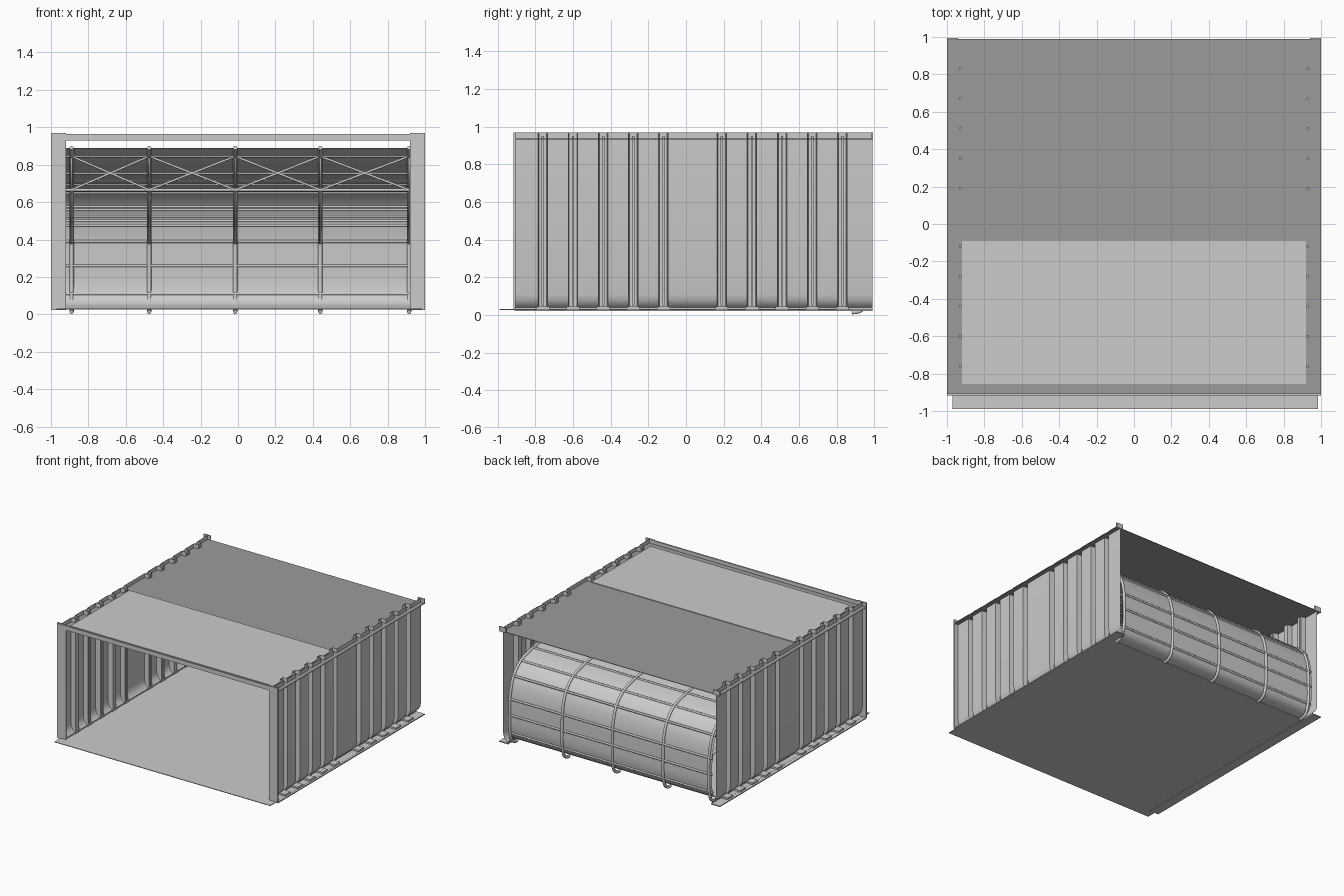
import bpy, bmesh, math
from mathutils import Vector

if "Cube" in bpy.data.objects:
    bpy.data.objects.remove(bpy.data.objects["Cube"])

dark = bpy.data.materials.new("dark_grey")
dark.diffuse_color = (0.33, 0.33, 0.33, 1)
dark.use_nodes = True
dark.node_tree.nodes["Principled BSDF"].inputs["Base Color"].default_value = dark.diffuse_color


def add_mesh(name, verts, faces, smooth=False, mat=None):
    me = bpy.data.meshes.new(name)
    me.from_pydata(verts, [], faces)
    ob = bpy.data.objects.new(name, me)
    bpy.context.collection.objects.link(ob)
    if mat:
        me.materials.append(mat)
    if smooth:
        bpy.ops.object.select_all(action='DESELECT')
        bpy.context.view_layer.objects.active = ob
        ob.select_set(True)
        bpy.ops.object.shade_smooth_by_angle(angle=math.radians(35))
    return ob


def box(name, lo, hi, mat=None):
    v = [(x, y, z) for x in (lo[0], hi[0]) for y in (lo[1], hi[1]) for z in (lo[2], hi[2])]
    f = [(0, 1, 3, 2), (4, 6, 7, 5), (0, 4, 5, 1), (2, 3, 7, 6), (0, 2, 6, 4), (1, 5, 7, 3)]
    return add_mesh(name, v, f, mat=mat)


def grid(rows, flip=False):
    n = len(rows[0])
    verts = [p for r in rows for p in r]
    faces = []
    for i in range(len(rows) - 1):
        for j in range(n - 1):
            q = (i * n + j, i * n + j + 1, (i + 1) * n + j + 1, (i + 1) * n + j)
            faces.append(q[::-1] if flip else q)
    return verts, faces


def spline(pts, steps=4):
    p = [Vector(a) for a in pts]
    p = [2 * p[0] - p[1]] + p + [2 * p[-1] - p[-2]]
    out = []
    for i in range(1, len(p) - 2):
        a, b, c, d = p[i - 1:i + 3]
        for k in range(steps):
            t = k / steps
            out.append(0.5 * (2 * b + (c - a) * t + (2 * a - 5 * b + 4 * c - d) * t * t
                              + (3 * b - a - 3 * c + d) * t ** 3))
    return out + [p[-2]]


def tubes(name, paths, r):
    cu = bpy.data.curves.new(name, 'CURVE')
    cu.dimensions = '3D'
    cu.bevel_depth = r
    cu.bevel_resolution = 1
    cu.use_fill_caps = True
    for path in paths:
        sp = cu.splines.new('POLY')
        sp.points.add(len(path) - 1)
        for pt, co in zip(sp.points, path):
            pt.co = (*co, 1)
    tmp = bpy.data.objects.new(name + "_curve", cu)
    bpy.context.collection.objects.link(tmp)
    me = bpy.data.meshes.new_from_object(tmp.evaluated_get(bpy.context.evaluated_depsgraph_get()))
    bpy.data.objects.remove(tmp)
    me.name = name
    bpy.context.collection.objects.link(bpy.data.objects.new(name, me))


# corrugated side walls with grooves, foot curve and feet on a flange
GROOVES = [-0.76, -0.60, -0.44, -0.28, -0.12, 0.19, 0.35, 0.51, 0.67, 0.83]
FOOT = [(0.965, 0.97), (0.965, 0.11), (0.959, 0.08), (0.945, 0.055), (0.925, 0.04), (0.925, 0.028)]
for s, side in ((1, "right"), (-1, "left")):
    cols = [(-0.915, False)]
    for g in GROOVES:
        cols += [(g - 0.025, False), (g - 0.02, True), (g + 0.02, True), (g + 0.025, False)]
    cols.append((0.99, False))
    rows = [[(s * (0.925 if groove else x), y, z) for x, z in FOOT] for y, groove in cols]
    add_mesh("wall_" + side, *grid(rows, flip=s < 0), smooth=True)
    for g in GROOVES:
        xs = sorted((s * 0.922, s * 0.936))
        box("groove_strip_" + side, (xs[0], g - 0.006, 0.05), (xs[1], g + 0.006, 0.95))
        xs = sorted((s * 0.92, s * 0.985))
        box("rib_foot_" + side, (xs[0], g - 0.034, 0.028), (xs[1], g + 0.034, 0.044))
    xs = sorted((s * 0.92, s))
    box("bottom_flange_" + side, (xs[0], -0.91, 0.022), (xs[1], 0.99, 0.03))
    box("front_post_" + side, (xs[0], -0.915, 0.028), (xs[1], -0.905, 0.97))
    xs = sorted((s * 0.94, s))
    box("back_top_bracket_" + side, (xs[0], 0.984, 0.93), (xs[1], 0.994, 0.97))

# front beam, roof and hatch panel
box("front_beam", (-1, -0.917, 0.93), (1, -0.905, 0.965))
box("roof", (-1, -0.91, 0.932), (1, 0.99, 0.936), dark)
box("roof_light_panel", (-0.92, -0.855, 0.936), (0.92, -0.09, 0.941))

# floor and rounded back panel
box("floor", (-0.97, -0.99, 0.026), (0.985, 0.87, 0.031))
ARC = [(0.04, 0.89), (0.19, 0.81), (0.35, 0.755), (0.51, 0.72), (0.67, 0.695), (0.83, 0.65),
       (0.925, 0.56), (0.968, 0.43), (0.975, 0.28), (0.975, 0.15), (0.945, 0.065), (0.86, 0.03)]
arc = spline(ARC)
add_mesh("back_panel", *grid([[(-0.92, p.x, p.y), (0.92, p.x, p.y)] for p in arc]), smooth=True)

# bent ribs that follow the panel and curl under the floor
XS = [-0.89, -0.475, -0.015, 0.44, 0.915]
hook = spline(ARC[:10] + [(0.958, 0.06), (0.925, 0.022), (0.88, 0.013)])
tubes("bent_ribs", [[(x, p.x, p.y) for p in hook] for x in XS], 0.012)

# cross bars on the panel
bars = [(0.12, 0.847)] + ARC[2:7] + [(0.973, 0.39), (0.976, 0.26), (0.966, 0.11)]
tubes("cross_bars", [[(-0.92, y, z), (0.918, y, z)] for y, z in bars], 0.009)

# lower truss chords, chord bars and braces
LOW = [(0.12, 0.665), (0.27, 0.575), (0.43, 0.525), (0.59, 0.50), (0.75, 0.475), (0.965, 0.385)]
low = spline(LOW)
tubes("lower_chords", [[(x, p.x, p.y) for p in low] for x in XS], 0.012)
tubes("lower_cross_bars", [[(-0.932, y, z), (0.918, y, z)] for y, z in LOW[:5]], 0.008)
webs = []
for x in XS:
    zig = [(x, 0.12, 0.847)]
    for a, b in zip(LOW[:5], ARC[2:6] + [(0.925, 0.56)]):
        zig += [(x, *a), (x, *b)]
    webs.append(zig)
tubes("truss_webs", webs, 0.007)
cross = []
for a, b in zip(XS, XS[1:]):
    cross += [[(a, 0.12, 0.845), (b, 0.12, 0.665)], [(a, 0.12, 0.665), (b, 0.12, 0.845)]]
tubes("cross_braces", cross, 0.007)
